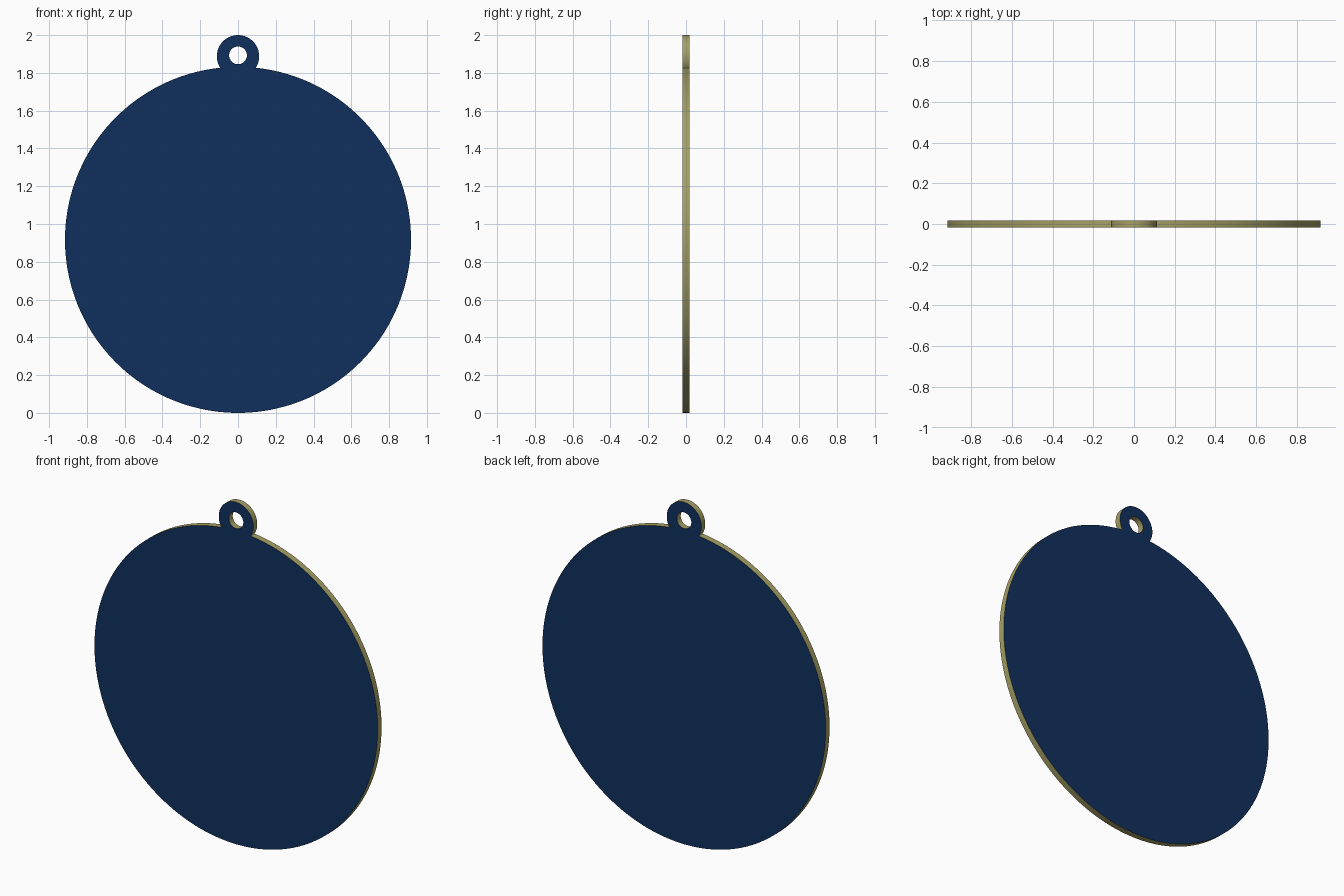
import bpy, bmesh, math

if "Cube" in bpy.data.objects:
    bpy.data.objects.remove(bpy.data.objects["Cube"])

R, DISC_Z = 0.916, 0.916        # main disc
r, RING_Z = 0.112, 1.888        # hanging loop
HOLE_R, HOLE_Z = 0.047, 1.893
T = 0.036                       # thickness


def material(name, color):
    m = bpy.data.materials.new(name)
    m.diffuse_color = color
    m.use_nodes = True
    m.node_tree.nodes["Principled BSDF"].inputs["Base Color"].default_value = m.diffuse_color
    return m


def arc(cz, rad, a0, a1, n):
    return [(rad * math.cos(a0 + (a1 - a0) * i / n),
             cz + rad * math.sin(a0 + (a1 - a0) * i / n)) for i in range(n)]


def add_loop(bm, pts):
    vs = [bm.verts.new((x, -T / 2, z)) for x, z in pts]
    return [bm.edges.new((v, vs[(i + 1) % len(vs)])) for i, v in enumerate(vs)]


# Points where the loop's circle meets the disc's circle
d = RING_Z - DISC_Z
a = (d * d + R * R - r * r) / (2 * d)
h = math.sqrt(R * R - a * a)
disc_a = math.atan2(a, h)
ring_a = math.atan2(a - d, h)

# Outline: round the disc, then over the loop
outline = arc(DISC_Z, R, math.pi - disc_a, 2 * math.pi + disc_a, 160)
outline += arc(RING_Z, r, ring_a, math.pi - ring_a, 48)
hole = arc(HOLE_Z, HOLE_R, 0, 2 * math.pi, 40)

# Fill the flat outline with its hole and extrude to thickness
bm = bmesh.new()
edges = add_loop(bm, outline) + add_loop(bm, hole)
bmesh.ops.triangle_fill(bm, edges=edges, use_beauty=True, use_dissolve=False)
res = bmesh.ops.extrude_face_region(bm, geom=bm.faces[:], use_keep_orig=True)
bmesh.ops.translate(bm, vec=(0, T, 0),
                    verts=[g for g in res["geom"] if isinstance(g, bmesh.types.BMVert)])
bmesh.ops.recalc_face_normals(bm, faces=bm.faces[:])

# Navy faces, gold rim
for f in bm.faces:
    f.material_index = 0 if abs(f.normal.y) > 0.5 else 1

mesh = bpy.data.meshes.new("pendant_disc")
bm.to_mesh(mesh)
bm.free()
pendant = bpy.data.objects.new("pendant_disc", mesh)
bpy.context.collection.objects.link(pendant)
mesh.materials.append(material("navy_enamel", (0.005, 0.03, 0.11, 1)))
mesh.materials.append(material("gold_edge", (0.38, 0.35, 0.13, 1)))

bpy.context.view_layer.objects.active = pendant
pendant.select_set(True)
bpy.ops.object.shade_smooth_by_angle(angle=math.radians(30))
